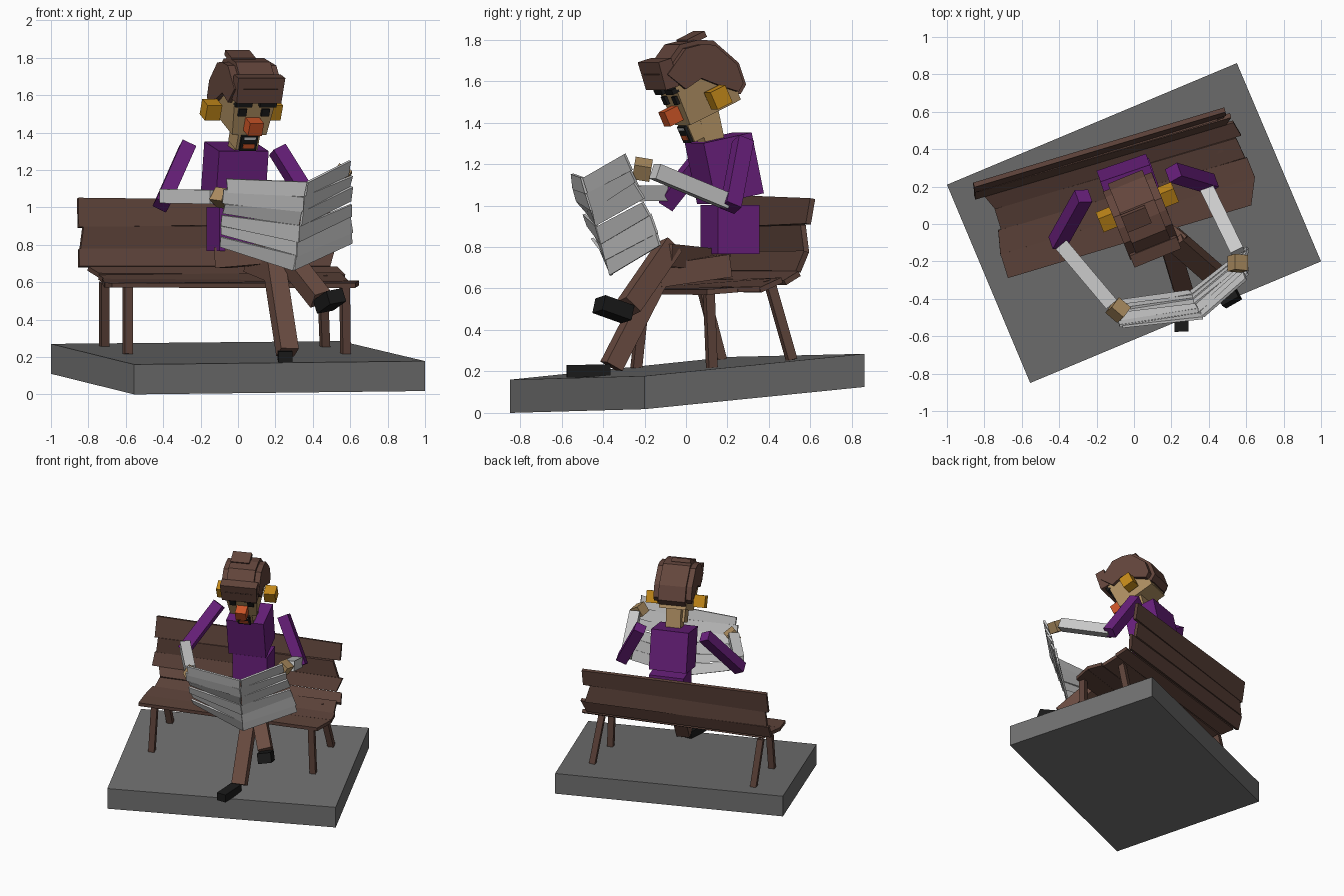
import bpy, random
from math import radians
from mathutils import Vector, Matrix

if "Cube" in bpy.data.objects:
    bpy.data.objects.remove(bpy.data.objects["Cube"])

random.seed(4)


def material(name, r, g, b):
    m = bpy.data.materials.new(name)
    m.diffuse_color = (r, g, b, 1)
    m.use_nodes = True
    m.node_tree.nodes["Principled BSDF"].inputs["Base Color"].default_value = m.diffuse_color
    return m


WOOD = material("wood", .11, .056, .042)
TROUSER = material("trouser", .15, .075, .055)
HAIR = material("hair", .125, .06, .045)
PURPLE = material("purple", .14, .014, .2)
SKIN = material("skin", .42, .27, .12)
ORANGE = material("orange", .55, .25, .01)
RED = material("red", .6, .09, .02)
BLACK = material("black", .01, .01, .01)
STONE = material("stone", .16, .16, .16)
PAPER = material("paper", .55, .55, .55)
WHITE = material("white", .75, .75, .75)


def mesh(name, verts, faces, mat, matrix=Matrix()):
    me = bpy.data.meshes.new(name)
    me.from_pydata([matrix @ Vector(v) for v in verts], [], faces)
    me.materials.append(mat)
    ob = bpy.data.objects.new(name, me)
    bpy.context.collection.objects.link(ob)
    return ob


def prism(name, bottom, top, mat, matrix=Matrix()):
    """Solid between two matching loops of points."""
    n = len(bottom)
    faces = [tuple(range(n))[::-1], tuple(range(n, 2 * n))]
    faces += [(i, (i + 1) % n, n + (i + 1) % n, n + i) for i in range(n)]
    return mesh(name, list(bottom) + list(top), faces, mat, matrix)


def box(name, center, size, mat, matrix=Matrix(), taper=1.0):
    c, h = Vector(center), Vector(size) / 2
    loop = [(-1, -1), (1, -1), (1, 1), (-1, 1)]
    lo = [c + Vector((x * h.x * taper, y * h.y, -h.z)) for x, y in loop]
    hi = [c + Vector((x * h.x, y * h.y, h.z)) for x, y in loop]
    return prism(name, lo, hi, mat, matrix)


def bar(name, a, b, w, d, mat, side=(.94, .33, 0)):
    """Rectangular bar running from a to b."""
    a, b = Vector(a), Vector(b)
    z = (b - a).normalized()
    x = Vector(side)
    x = (x - z * x.dot(z)).normalized()
    y = z.cross(x)
    rot = Matrix((x, y, z)).transposed().to_4x4()
    return box(name, (0, 0, 0), (w, d, (b - a).length), mat,
               Matrix.Translation((a + b) / 2) @ rot)


def sheet(name, corners, thick, mat):
    """Thin four-cornered board."""
    p = [Vector(c) for c in corners]
    n = (p[2] - p[0]).cross(p[3] - p[1]).normalized() * thick / 2
    return prism(name, [q - n for q in p], [q + n for q in p], mat)


# Slightly tilted stone slab
foot = [(-.555, -.85, 0), (1, -.2, .018), (.55, .86, .125), (-1, .21, .11)]
prism("slab", foot, [(x, y, z + .16) for x, y, z in foot], STONE)

# Bench: seat and back boards follow a curved profile of (depth, height)
U, V = Vector((.958, .287, 0)), Vector((-.287, .958, 0))
FRONT = Vector((0, -.08, 0))


def bench_point(s, d, z):
    return FRONT + U * s + V * d + Vector((0, 0, z))


def board(name, e0, e1, shift):
    j = lambda k: random.uniform(-k, k)
    left, right = -.69 + shift, .68 + shift
    sheet(name, [bench_point(left + j(.03), e0[0] + j(.008), e0[1] + j(.008)),
                 bench_point(right + j(.04), e0[0] + j(.008), e0[1] + j(.012)),
                 bench_point(right + j(.04), e1[0] + j(.008), e1[1] + j(.012)),
                 bench_point(left + j(.03), e1[0] + j(.008), e1[1] + j(.008))],
          .026, WOOD)


seat = [(0, .585), (.125, .588), (.25, .60), (.37, .63), (.45, .68)]
back = [(.455, .685), (.49, .78), (.495, .90), (.515, 1.045)]
for i in range(4):
    board(f"seat_board_{i}", seat[i], seat[i + 1], 0)
for i in range(3):
    board(f"back_board_{i}", back[i], back[i + 1], -.035)

# Bench legs, splayed
for name, top, bottom in [
        ("front_left", (-.59, -.2, .59), (-.59, -.24, .215)),
        ("back_left", (-.715, .08, .6), (-.715, .17, .255)),
        ("front_right", (.57, .11, .59), (.575, .125, .215)),
        ("back_right", (.45, .40, .64), (.465, .51, .255))]:
    bar(f"bench_leg_{name}", top, bottom, .045, .045, WOOD)

# Torso
turn = Matrix.Rotation(radians(19), 4, 'Z')
box("lower_torso", (0, 0, 0), (.26, .21, .235), PURPLE,
    Matrix.Translation((-.01, .212, .885)) @ turn)
box("upper_torso", (0, 0, 0), (.28, .25, .30), PURPLE,
    Matrix.Translation((-.018, .185, 1.18)) @ turn @ Matrix.Rotation(radians(12), 4, 'X'))

# Arms, sleeves and hands
for name, shoulder, elbow, elbow2, wrist, hand in [
        ("left", (-.27, .15, 1.325), (-.41, -.1, 1.01), (-.39, -.11, 1.06),
         (-.12, -.43, 1.055), (-.085, -.46, 1.05)),
        ("right", (.21, .275, 1.31), (.41, .215, .99), (.385, .2, 1.02),
         (.555, -.15, 1.165), (.555, -.21, 1.175))]:
    bar(f"upper_arm_{name}", shoulder, elbow, .08, .08, PURPLE)
    bar(f"sleeve_{name}", elbow2, wrist, .075, .075, PAPER, (0, 0, 1))
    aim = Vector(hand) - Vector(wrist)
    aim = aim.normalized() * .042
    bar(f"hand_{name}", Vector(hand) - aim, Vector(hand) + aim, .08, .08, SKIN,
        (.5, .3, .8))

# Crossed legs with shoes
bar("thigh_crossed", (-.09, .17, .73), (.25, -.11, .76), .11, .11, TROUSER, (0, 0, 1))
bar("shin_crossed", (.21, -.08, .80), (.44, -.28, .51), .10, .10, TROUSER)
bar("thigh_planted", (.08, .2, .71), (.2, -.14, .66), .11, .10, TROUSER, (0, 0, 1))
bar("shin_planted", (.19, -.11, .71), (.265, -.36, .225), .10, .09, TROUSER)
bar("shoe_crossed", (.455, -.28, .475), (.525, -.42, .525), .10, .075, BLACK, (.9, .35, .2))
bar("shoe_planted", (.25, -.365, .205), (.255, -.575, .2), .075, .06, BLACK, (1, 0, 0))

# Head, leaning forward
H = (Matrix.Translation((.03, .06, 1.52)) @ Matrix.Rotation(radians(22), 4, 'Z')
     @ Matrix.Rotation(radians(25), 4, 'X'))
bar("neck", (.01, .13, 1.27), (.03, .09, 1.46), .11, .10, SKIN)
box("head", (0, .015, .02), (.24, .29, .21), SKIN, H, .82)
box("jaw", (0, -.07, -.11), (.125, .12, .13), SKIN, H)
box("nose", (0, -.165, -.02), (.08, .08, .075), RED, H)
for s, side in ((-1, "left"), (1, "right")):
    box(f"eye_{side}", (s * .066, -.13, .05), (.045, .03, .042), BLACK, H)
    box(f"brow_{side}", (s * .07, -.137, .1), (.095, .035, .025), BLACK, H)
    box(f"ear_{side}", (s * .175, .03, -.012), (.085, .085, .09), ORANGE, H)
box("mouth", (0, -.13, -.13), (.095, .03, .085), BLACK, H)
box("teeth", (0, -.14, -.1), (.065, .018, .014), WHITE, H)
box("tongue", (0, -.14, -.145), (.065, .018, .025), RED, H)

# Hair: a narrow full profile over a wider, smaller one
profile = [(-.175, .205), (-.11, .085), (0, .10), (.09, .01), (.17, -.06),
           (.215, -.03), (.225, .08), (.15, .235), (.08, .27), (-.015, .29)]


def hair(name, width, k):
    pts = [(.03 + (y - .03) * k, .11 + (z - .11) * k) for y, z in profile]
    prism(name, [(-width / 2, y, z) for y, z in pts],
          [(width / 2, y, z) for y, z in pts], HAIR, H)


hair("hair_crown", .2, 1.0)
hair("hair_sides", .28, .87)
box("fringe", (0, -.125, .17), (.27, .07, .14), HAIR,
    H @ Matrix.Translation((0, -.04, .005)) @ Matrix.Rotation(radians(-8), 4, 'X'), .95)
box("hair_tuft", (-.03, .1, .27), (.14, .1, .03), HAIR, H)

# Open newspaper: each leaf is a fan of torn strips
fold_t, fold_b = Vector((.365, -.50, 1.14)), Vector((.295, -.36, .66))
leaves = {"left": (Vector((-.06, -.56, 1.15)), Vector((-.10, -.42, .79))),
          "right": (Vector((.595, -.30, 1.255)), Vector((.615, -.12, .80)))}
for side, (t, b) in leaves.items():
    n = 6
    for i in range(n):
        j = lambda k=.012: Vector([random.uniform(-k, k) for _ in range(3)])
        f0, f1 = i / n, (i + 1) / n
        sheet(f"newspaper_{side}_{i}",
              [t.lerp(b, f0) + j(), fold_t.lerp(fold_b, f0) + j(.006),
               fold_t.lerp(fold_b, f1) + j(.006), t.lerp(b, f1) + j()],
              .014, PAPER)
